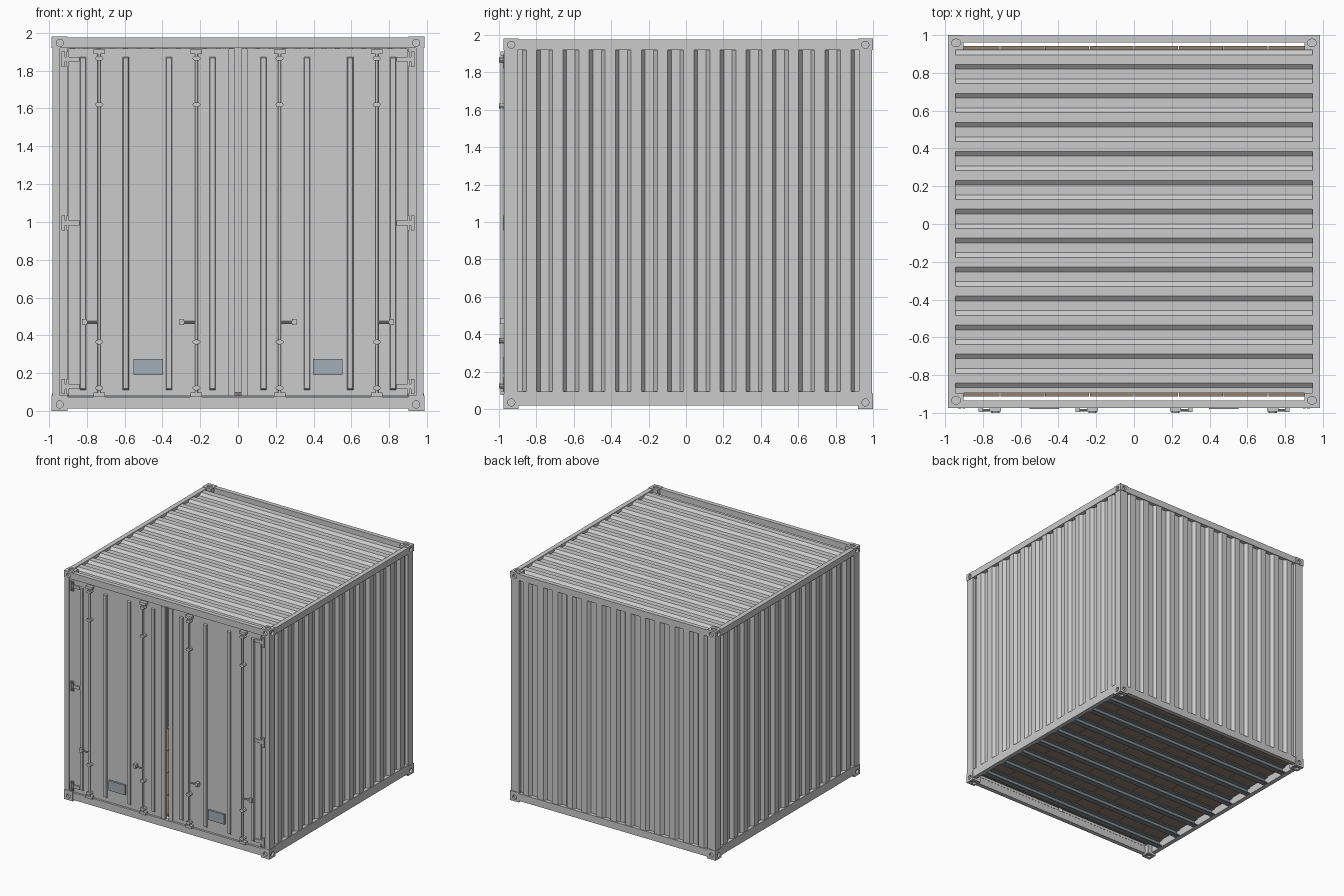
import bpy, bmesh, math
from mathutils import Matrix, Vector

if "Cube" in bpy.data.objects:
    bpy.data.objects.remove(bpy.data.objects["Cube"])

CY = 0.0125  # middle of the body in y (door gear sticks out in front)


def material(name, rgb):
    m = bpy.data.materials.new(name)
    m.diffuse_color = (*rgb, 1)
    m.use_nodes = True
    m.node_tree.nodes["Principled BSDF"].inputs["Base Color"].default_value = m.diffuse_color
    return m


BROWN = material("floor_brown", (0.30, 0.22, 0.16))
DARK = material("beam_grey", (0.22, 0.26, 0.28))
PLATE = material("plate_grey", (0.36, 0.43, 0.48))


def finish(name, bm, mirror="", mat=None):
    """Turn a world-space bmesh into an object, mirrored about the body centre."""
    bmesh.ops.recalc_face_normals(bm, faces=bm.faces)
    bmesh.ops.translate(bm, vec=(0, -CY, 0), verts=bm.verts)
    me = bpy.data.meshes.new(name)
    bm.to_mesh(me)
    bm.free()
    ob = bpy.data.objects.new(name, me)
    ob.location = (0, CY, 0)
    bpy.context.collection.objects.link(ob)
    if mat:
        me.materials.append(mat)
    if mirror:
        add_mirror(ob, mirror)
    return ob


def add_mirror(ob, axes):
    mod = ob.modifiers.new("mirror", "MIRROR")
    mod.use_axis = ("x" in axes, "y" in axes, False)
    mod.use_mirror_merge = False


def add_box(bm, x0, x1, y0, y1, z0, z1):
    size = (x1 - x0, y1 - y0, z1 - z0)
    mid = ((x0 + x1) / 2, (y0 + y1) / 2, (z0 + z1) / 2)
    return bmesh.ops.create_cube(bm, size=1, matrix=Matrix.Translation(mid) @ Matrix.Diagonal((*size, 1)))["verts"]


def add_cyl(bm, a, b, r, n=12, squash=(1, 1)):
    a, b = Vector(a), Vector(b)
    rot = (b - a).to_track_quat("Z", "Y").to_matrix().to_4x4()
    bmesh.ops.create_cone(bm, cap_ends=True, segments=n, radius1=r, radius2=r, depth=(b - a).length,
                          matrix=Matrix.Translation((a + b) / 2) @ rot @ Matrix.Diagonal((*squash, 1, 1)))


def boxes(name, dims, mirror="", mat=None):
    bm = bmesh.new()
    for d in dims:
        add_box(bm, *d)
    return finish(name, bm, mirror, mat)


def extrude(name, outline, vec, mirror="", mat=None, offsets=((0, 0, 0),)):
    bm = bmesh.new()
    for o in offsets:
        o = Vector(o)
        a = [bm.verts.new(Vector(p) + o) for p in outline]
        b = [bm.verts.new(Vector(p) + o + Vector(vec)) for p in outline]
        bm.faces.new(a)
        bm.faces.new(b)
        for i in range(len(a)):
            j = (i + 1) % len(a)
            bm.faces.new((a[i], a[j], b[j], b[i]))
    return finish(name, bm, mirror, mat)


def corrugated(name, place, u0, u1, first, count, period, slope, high, w0, w1, mirror=""):
    """Trapezoid sheet: u runs across the waves, d is 0 (low) or 1 (high), w along them."""
    pts = [(u0, 0)]
    for k in range(count):
        s = first + k * period
        pts += [(s, 0), (s + slope, 1), (s + slope + high, 1), (s + 2 * slope + high, 0)]
    pts.append((u1, 0))
    bm = bmesh.new()
    rows = [[bm.verts.new(place(u, d, w)) for u, d in pts] for w in (w0, w1)]
    for i in range(len(pts) - 1):
        bm.faces.new((rows[0][i], rows[0][i + 1], rows[1][i + 1], rows[1][i]))
    ob = finish(name, bm)
    mod = ob.modifiers.new("thickness", "SOLIDIFY")
    mod.thickness, mod.offset = 0.004, 0
    if mirror:
        add_mirror(ob, mirror)
    return ob


# corrugated skins
corrugated("side_wall", lambda u, d, w: (0.950 + 0.027 * d, u, w),
           -0.905, 0.93, -0.872, 13, 0.14, 0.02, 0.053, 0.085, 1.93, "x")
corrugated("back_wall", lambda u, d, w: (u, 0.963 + 0.027 * d, w),
           -0.92, 0.92, -0.8865, 13, 0.14, 0.02, 0.053, 0.07, 1.93)
corrugated("roof", lambda u, d, w: (w, u, 1.948 + 0.02 * d),
           -0.895, 0.925, -0.866, 12, 0.1533, 0.025, 0.05, -0.95, 0.95)

# corner castings with hollow oval holes
for name, z0, z1, hz in (("bottom", 0, 0.083, 0.035), ("top", 1.92, 1.98, 1.947)):
    bm = bmesh.new()
    add_cyl(bm, (0.942, -0.99, hz), (0.942, -0.957, hz), 0.019, 16)
    add_cyl(bm, (1.0, -0.934, hz), (0.967, -0.934, hz), 0.019, 16)
    end, out = (z1 - 0.012, z1 + 0.02) if name == "top" else (0.012, -0.02)
    add_cyl(bm, (0.942, -0.934, end), (0.942, -0.934, out), 0.02, 16, (1.25, 1))
    cutter = finish(name + "_casting_cutter", bm)
    cutter.hide_render = True
    cutter.hide_set(True)
    casting = boxes(name + "_corner_casting", [(0.902, 0.985, -0.975, -0.895, z0, z1)])
    cut = casting.modifiers.new("holes", "BOOLEAN")
    cut.object, cut.operation, cut.solver = cutter, "DIFFERENCE", "EXACT"
    add_mirror(casting, "xy")

# frame: stepped front posts, back posts, rails, sill and headers
extrude("front_post", [(0.98, -0.972, 0.08), (0.94, -0.972, 0.08), (0.94, -0.960, 0.08), (0.90, -0.960, 0.08),
                       (0.90, -0.935, 0.08), (0.945, -0.935, 0.08), (0.945, -0.90, 0.08), (0.98, -0.90, 0.08)],
        (0, 0, 1.845), "x")
boxes("back_post", [(0.905, 0.98, 0.957, 0.995, 0.08, 1.925), (0.945, 0.98, 0.925, 0.957, 0.08, 1.925)], "x")
boxes("bottom_side_rail", [(0.945, 0.983, -0.9, 0.925, 0.018, 0.093)], "x")
boxes("top_side_rail", [(0.945, 0.985, -0.9, 0.925, 1.92, 1.975)], "x")
boxes("end_sill", [(-0.905, 0.905, -0.972, -0.935, 0.013, 0.075)], "y")
boxes("end_header", [(-0.905, 0.905, -0.973, -0.935, 1.92, 1.975)], "y")

# plank floor on C-shaped cross members
step = 1.89 / 8
boxes("floor_planks", [(-0.945 + i * step + 0.002, -0.945 + (i + 1) * step - 0.002, -0.912, 0.942, 0.082, 0.1)
                       for i in range(8)], mat=BROWN)
extrude("cross_members", [(-0.945, y, z) for y, z in
                          ((0, 0.018), (0.045, 0.018), (0.045, 0.026), (0.01, 0.026),
                           (0.01, 0.074), (0.045, 0.074), (0.045, 0.082), (0, 0.082))],
        (1.89, 0, 0), mat=DARK, offsets=[(0, -0.81 + 0.2257 * i, 0) for i in range(8)])

# doors with raised ribs and meeting strips
boxes("door", [(0.02, 0.897, -0.963, -0.94, 0.08, 1.917)], "x")
boxes("door_meeting_strip", [(0.017, 0.053, -0.973, -0.945, 0.08, 1.917)], "x")
bm = bmesh.new()
for x in (0.135, 0.365, 0.593, 0.82):
    for v in add_box(bm, x - 0.0175, x + 0.0175, -0.974, -0.96, 0.11, 1.875):
        if v.co.y < -0.97:  # chamfer the rib towards its face
            v.co.x += 0.005 if v.co.x < x else -0.005
            v.co.z += 0.008 if v.co.z < 1 else -0.008
finish("door_ribs", bm, "x")
boxes("door_plate", [(0.397, 0.553, -0.980, -0.96, 0.19, 0.275)], "x", PLATE)

# hinges
hinges = []
for z in (0.13, 0.995, 1.86):
    hinges += [(0.915, 0.932, -0.977, -0.955, z - 0.04, z + 0.04),
               (0.895, 0.908, -0.977, -0.955, z - 0.04, z + 0.04),
               (0.838, 0.93, -0.974, -0.955, z - 0.013, z + 0.013)]
boxes("hinges", hinges, "x")

# locking rods, cams, guide brackets and handles
rods, guides, cams, handles = (bmesh.new() for _ in range(4))
for x in (0.22, 0.734):
    add_cyl(rods, (x, -0.984, 0.08), (x, -0.984, 1.912), 0.008)
    for z in (0.122, 0.365, 1.62, 1.865):
        add_cyl(guides, (x, -0.96, z), (x, -1.0, z), 0.022, 8, (1, 0.62))
    for z in (0.086, 1.9):
        add_box(cams, x - 0.03, x + 0.03, -0.993, -0.962, z - 0.011, z + 0.011)
    add_cyl(handles, (x, -0.986, 0.47), (x + 0.075, -0.986, 0.47), 0.006, 8)
    add_box(handles, x + 0.065, x + 0.09, -0.994, -0.962, 0.454, 0.487)
rod_ob = finish("lock_rods", rods, "x")
finish("rod_guides", guides, "x")
finish("rod_cams", cams, "x")
finish("door_handles", handles, "x")
bpy.ops.object.select_all(action="DESELECT")
rod_ob.select_set(True)
bpy.context.view_layer.objects.active = rod_ob
bpy.ops.object.shade_smooth_by_angle(angle=math.radians(40))
